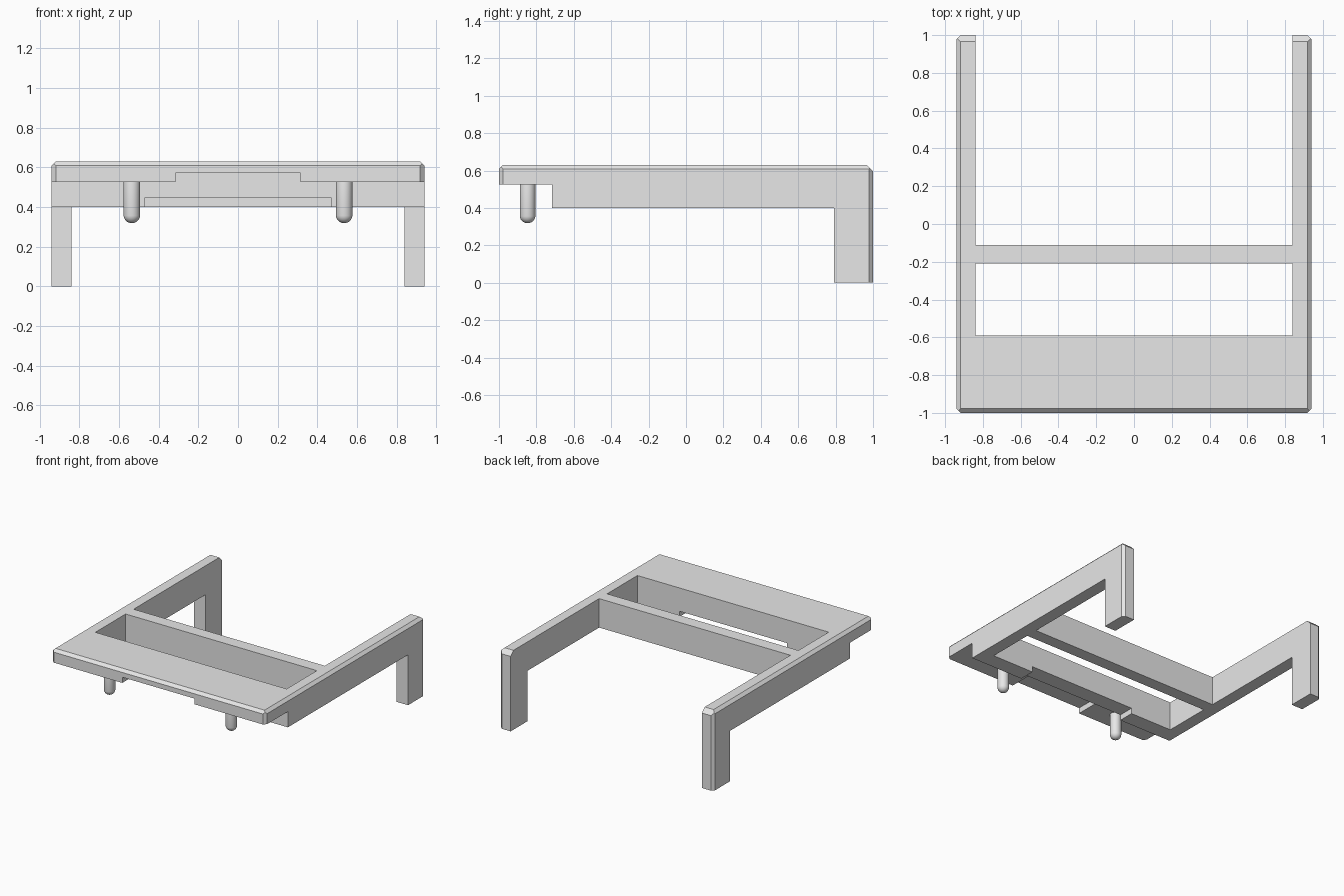
import bpy
import bmesh
from mathutils import Vector

cube = bpy.data.objects.get("Cube")
if cube:
    bpy.data.objects.remove(cube, do_unlink=True)

grey = bpy.data.materials.new("light_grey")
grey.use_nodes = True
grey.diffuse_color = (0.8, 0.8, 0.8, 1)
grey.node_tree.nodes["Principled BSDF"].inputs["Base Color"].default_value = (0.8, 0.8, 0.8, 1)


def make_object(name, bm):
    bmesh.ops.recalc_face_normals(bm, faces=bm.faces)
    mesh = bpy.data.meshes.new(name)
    bm.to_mesh(mesh)
    bm.free()
    mesh.materials.append(grey)
    obj = bpy.data.objects.new(name, mesh)
    bpy.context.collection.objects.link(obj)
    return obj


def prism(name, points, axis, start, end):
    """Extrude a 2D outline along one axis."""
    bm = bmesh.new()
    verts = []
    for p in points:
        co = list(p)
        co.insert(axis, start)
        verts.append(bm.verts.new(co))
    face = bm.faces.new(verts)
    grown = bmesh.ops.extrude_face_region(bm, geom=[face])["geom"]
    shift = Vector((0, 0, 0))
    shift[axis] = end - start
    bmesh.ops.translate(bm, vec=shift, verts=[g for g in grown if isinstance(g, bmesh.types.BMVert)])
    return make_object(name, bm)


def box(name, half_x, y0, y1, z0, z1):
    return prism(name, [(y0, z0), (y1, z0), (y1, z1), (y0, z1)], 0, -half_x, half_x)


def combine(target, tool, operation):
    """Apply a boolean and discard its helper."""
    tool.hide_render = True
    mod = target.modifiers.new("shape", "BOOLEAN")
    mod.operation = operation
    mod.solver = "EXACT"
    mod.object = tool
    bpy.context.view_layer.objects.active = target
    bpy.ops.object.modifier_apply(modifier=mod.name)
    bpy.data.objects.remove(tool, do_unlink=True)


# Frame: side outline with rear legs and stepped front lip
frame = prism("frame", [(-1, 0.525), (-0.717, 0.525), (-0.717, 0.4), (0.79, 0.4),
                        (0.79, 0), (1, 0), (1, 0.595), (0.965, 0.63),
                        (-0.978, 0.63), (-1, 0.608)], 0, -1.1, 1.1)

# Chamfered top edges along the sides
combine(frame, prism("side_chamfer", [(-1.2, -0.1), (1.2, -0.1), (1.2, 0.348), (0.75, 0.798),
                                      (-0.75, 0.798), (-1.2, 0.348)], 1, -1.3, 1.3), "INTERSECT")

# Plan outline with chamfered corners and open rear bay
half_plan = [(0.84, -1.078), (0.94, -0.978), (0.94, 0.978), (0.84, 1.078), (0.84, -0.11)]
plan = half_plan + [(-x, y) for x, y in reversed(half_plan)]
combine(frame, prism("plan_outline", plan, 2, -0.1, 0.9), "INTERSECT")

# Slot between crossbar and front, notch under the front wall, notch under the lip
combine(frame, box("slot", 0.84, -0.59, -0.21, -0.1, 0.9), "DIFFERENCE")
combine(frame, box("wall_notch", 0.472, -0.76, -0.55, 0.3, 0.445), "DIFFERENCE")
combine(frame, box("lip_notch", 0.316, -1.1, -0.717, 0.45, 0.57), "DIFFERENCE")

# Round-ended pins under the front lip
for side, x in (("right", -0.535), ("left", 0.535)):
    bm = bmesh.new()
    bmesh.ops.create_uvsphere(bm, u_segments=32, v_segments=15, radius=0.042)
    for v in bm.verts:
        if v.co.z > 0:
            v.co.z += 0.18
    pin = make_object(side + "_pin", bm)
    pin.location = (x, -0.847, 0.36)
    pin.data.shade_smooth()
